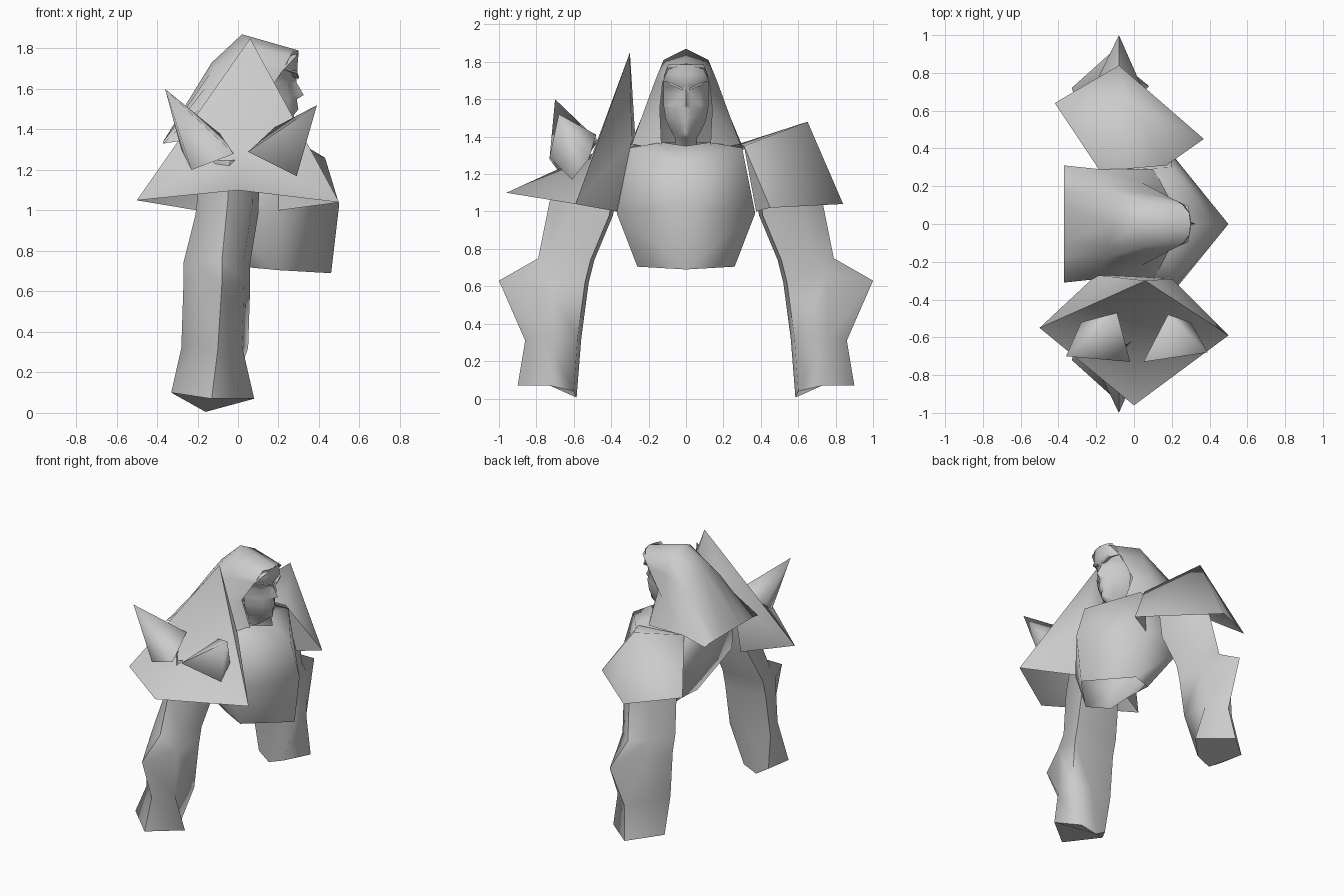
import bpy, bmesh, math

grey = bpy.data.materials.new("light_grey")
grey.diffuse_color = (0.6, 0.6, 0.6, 1)


def finish(name, bm, angle):
    """Weld, orient, and link a part with smooth shading."""
    bmesh.ops.remove_doubles(bm, verts=bm.verts, dist=0.0005)
    bmesh.ops.recalc_face_normals(bm, faces=bm.faces)
    me = bpy.data.meshes.new(name)
    bm.to_mesh(me)
    bm.free()
    me.materials.append(grey)
    ob = bpy.data.objects.new(name, me)
    bpy.context.collection.objects.link(ob)
    bpy.ops.object.select_all(action='DESELECT')
    ob.select_set(True)
    bpy.context.view_layer.objects.active = ob
    bpy.ops.object.shade_smooth_by_angle(angle=math.radians(angle))
    return ob


def grid(name, rows, mirror=True, closed=False, cap=False, angle=75):
    """Skin a grid of points; optionally mirror over y = 0 or cap the last row."""
    bm = bmesh.new()
    for s in ((1, -1) if mirror else (1,)):
        vs = [[bm.verts.new((x, s * y, z)) for x, y, z in r] for r in rows]
        n = len(rows[0])
        for a, b in zip(vs, vs[1:]):
            for i in range(n if closed else n - 1):
                j = (i + 1) % n
                bm.faces.new((a[i], a[j], b[j], b[i]))
        if cap:
            bm.faces.new(vs[-1])
    return finish(name, bm, angle)


def polys(name, pts, faces, angle=75):
    """Build a part from a few corner points."""
    bm = bmesh.new()
    vs = [bm.verts.new(p) for p in pts]
    for f in faces:
        bm.faces.new([vs[i] for i in f])
    return finish(name, bm, angle)


# Breastplate and back, open at the waist
grid("torso", [
    [(.46, 0, .69), (.20, .26, .705), (.04, .19, .72), (.04, 0, .73)],
    [(.50, 0, 1.03), (.20, .37, .99), (-.12, .36, 1.0), (-.16, 0, 1.0)],
    [(.43, 0, 1.26), (.20, .30, 1.34), (-.20, .28, 1.35), (-.24, 0, 1.34)],
    [(.28, 0, 1.35), (.17, .13, 1.37), (-.20, .13, 1.37), (-.22, 0, 1.37)],
], angle=100)

# Long hair, swept back from the forehead to a wide lower edge
grid("hair", [
    [(.30, 0, 1.79), (.288, .095, 1.76), (.22, .125, 1.69), (.13, .14, 1.55), (.20, .13, 1.33)],
    [(.02, 0, 1.87), (.05, .12, 1.81), (.05, .165, 1.70), (.04, .22, 1.55), (.10, .29, 1.36)],
    [(-.13, 0, 1.73), (-.13, .12, 1.69), (-.15, .18, 1.62), (-.17, .23, 1.52), (-.18, .29, 1.36)],
    [(-.37, 0, 1.34), (-.37, .10, 1.34), (-.37, .18, 1.34), (-.37, .25, 1.34), (-.37, .31, 1.33)],
])

# Face: height, half width, then depth from the centre line to the side
face = [
    (1.785, .095, .30, .30, .29, .27),
    (1.73, .115, .295, .295, .285, .24),
    (1.69, .122, .293, .295, .28, .22),
    (1.67, .12, .285, .28, .26, .20),
    (1.63, .12, .29, .255, .245, .15),
    (1.57, .12, .325, .27, .26, .13),
    (1.55, .118, .29, .275, .255, .13),
    (1.50, .11, .298, .285, .25, .13),
    (1.47, .10, .275, .27, .24, .13),
    (1.42, .075, .285, .27, .23, .13),
    (1.395, .06, .25, .24, .20, .13),
    (1.34, .06, .18, .18, .17, .10),
]
grid("face", [[(a, 0, z), (b, w * .22, z), (c, w * .65, z), (d, w, z)]
              for z, w, a, b, c, d in face], angle=60)

# Brow ridges
for s, side in ((1, "left"), (-1, "right")):
    polys(side + "_brow",
          [(.302, s * .02, 1.66), (.29, s * .08, 1.69), (.225, s * .125, 1.70),
           (.29, s * .08, 1.675), (.298, s * .02, 1.648), (.24, s * .06, 1.675)],
          [(0, 1, 3, 4), (1, 2, 3), (0, 1, 5), (4, 3, 5), (1, 2, 5), (3, 2, 5)])

# Arms: box-like with a ridged outer side, an elbow point and a slanted end
# ring: z inner, z side, z outer, y inner, y outer, x back, x middle, x front
arm = [
    (1.25, 1.25, 1.25, .36, .64, -.18, -.04, .11),
    (.98, 1.02, 1.05, .39, .73, -.21, -.05, .10),
    (.74, .75, .75, .49, .79, -.27, -.08, .06),
    (.62, .66, .63, .52, 1.0, -.27, -.08, .06),
    (.32, .33, .31, .56, .86, -.28, -.10, .05),
]
for s, side in ((1, "left"), (-1, "right")):
    rings = []
    for zi, zs, zo, yi, yo, xb, xm, xf in arm:
        w = min(yo, yi + .34) - yi
        yb, ya = yi + .68 * w, yi + .02
        rings.append([(xm, s * yo, zo), (xf - .03, s * yb, zs), (xf, s * ya, zi),
                      (xm, s * yi, zi), (xb, s * ya, zi), (xb + .07, s * yb, zs)])
    # blunt end, lowest along its inner edge
    rings.append([(-.13, s * .90, .07), (.08, s * .73, .07), (-.05, s * .60, .04),
                  (-.16, s * .585, .005), (-.25, s * .60, .06), (-.33, s * .72, .10)])
    grid(side + "_arm", rings, mirror=False, closed=True, cap=True)

# Left shoulder guard: low peak over a five sided skirt
polys("left_shoulder_guard",
      [(-.03, .65, 1.48), (.17, .31, 1.35), (.37, .45, 1.02), (-.08, .84, 1.04),
       (-.42, .64, 1.10), (-.18, .28, 1.36), (.21, .375, 1.0)],
      [(0, 1, 2), (0, 2, 3), (0, 3, 4), (0, 4, 5), (0, 5, 1), (1, 6, 2)])

# Right shoulder guard: tall pointed plate with a flared skirt
polys("right_shoulder_guard",
      [(.06, -.30, 1.85), (-.50, -.55, 1.05), (.50, -.59, 1.04), (0, -.96, 1.10),
       (0, -.50, 1.31), (.20, -.29, 1.38), (.20, -.37, 1.0), (-.20, -.27, 1.38),
       (-.20, -.35, 1.0)],
      [(0, 1, 4), (0, 4, 2), (4, 1, 3), (4, 3, 2), (0, 2, 5), (5, 2, 6),
       (0, 7, 1), (7, 8, 1), (0, 5, 7)])

# Spikes on the right shoulder guard
spikes = {
    "rear_spike": [(-.36, -.70, 1.60), (-.02, -.73, 1.28), (-.23, -.67, 1.20),
                   (-.28, -.52, 1.30), (-.09, -.47, 1.38)],
    "front_spike": [(.39, -.68, 1.52), (.05, -.73, 1.29), (.29, -.61, 1.17),
                    (.30, -.52, 1.28), (.18, -.48, 1.41)],
}
for name, pts in spikes.items():
    polys(name, pts, [(0, 1, 2), (0, 2, 3), (0, 3, 4), (0, 4, 1)], angle=100)
